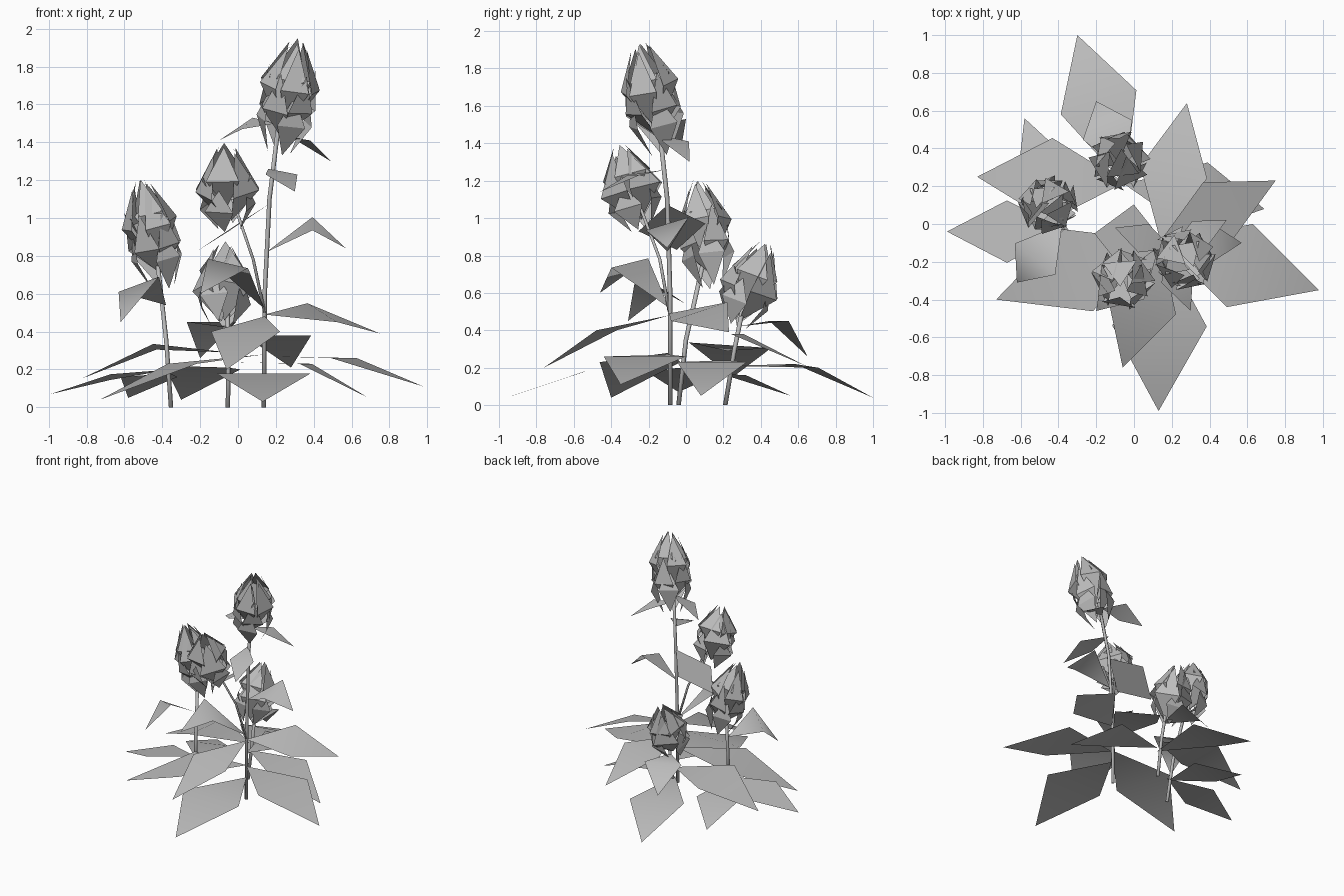
import bpy, bmesh, math, random
from mathutils import Vector

cube = bpy.data.objects.get("Cube")
if cube:
    bpy.data.objects.remove(cube)
random.seed(4)

grey = bpy.data.materials.new("plain grey")
grey.use_nodes = True
colour = (0.5, 0.5, 0.5, 1)
grey.diffuse_color = colour
grey.node_tree.nodes["Principled BSDF"].inputs["Base Color"].default_value = colour


def finish(bm, name, smooth=False):
    mesh = bpy.data.meshes.new(name)
    bm.to_mesh(mesh)
    bm.free()
    mesh.materials.append(grey)
    for p in mesh.polygons:
        p.use_smooth = smooth
    obj = bpy.data.objects.new(name, mesh)
    bpy.context.collection.objects.link(obj)


def kite(bm, base, left, right, tip):
    a, b, c, d = (bm.verts.new(p) for p in (base, right, left, tip))
    bm.faces.new((a, b, c))
    bm.faces.new((c, b, d))


def leaf(name, base, tip, mid_z, width, f=0.5, roll=0.0):
    """Kite leaf, creased across its widest line; roll lifts its left corner."""
    base, tip = Vector(base), Vector(tip)
    mid = base.lerp(tip, f)
    mid.z = mid_z
    run = tip - base
    side = Vector((-run.y, run.x, 0)).normalized() * width / 2
    side.z = roll
    bm = bmesh.new()
    kite(bm, base, mid + side, mid - side, tip)
    finish(bm, name, True)


def stem(name, points, radius=0.013, sides=5):
    bm = bmesh.new()
    rings = []
    for p in points:
        rings.append([bm.verts.new(Vector(p) + radius * Vector((math.cos(t), math.sin(t), 0)))
                      for t in (math.tau * i / sides for i in range(sides))])
    for lo, hi in zip(rings, rings[1:]):
        for i in range(sides):
            j = (i + 1) % sides
            bm.faces.new((lo[i], lo[j], hi[j], hi[i]))
    bm.faces.new(rings[0][::-1])
    bm.faces.new(rings[-1])
    finish(bm, name, True)


# petal rings: count, then (radius, height) of base, middle and tip, then width
FULL = [(4, (0.3, 0.3), (0.72, 0.65), (0.15, 1.0), 0.95),
        (5, (0.2, 0.15), (0.92, 0.55), (0.35, 0.95), 1.0),
        (5, (0.1, 0.05), (0.85, 0.32), (0.85, 0.7), 1.0),
        (4, (0.7, 0.5), (0.85, 0.2), (0.4, -0.12), 1.0)]
BUD = [(4, (0.15, 0.2), (0.8, 0.6), (0.2, 1.0), 1.2),
       (4, (0.1, 0.0), (0.92, 0.4), (0.45, 0.92), 1.35),
       (4, (0.75, 0.5), (0.85, 0.22), (0.4, -0.08), 1.1)]


def flower_head(name, bottom, top, radius, rings):
    bottom, top = Vector(bottom), Vector(top)
    axis = top - bottom
    u = axis.cross(Vector((0, 1, 0))).normalized()
    v = axis.normalized().cross(u)
    bm = bmesh.new()
    for k, (count, base, mid, tip, width) in enumerate(rings):
        for i in range(count):
            t = math.tau * (i + k * 0.4) / count + random.uniform(-0.2, 0.2)
            out = u * math.cos(t) + v * math.sin(t)
            side = (v * math.cos(t) - u * math.sin(t)) * radius * width / 2
            lift = random.uniform(-0.05, 0.0)

            def at(p):
                return bottom + out * p[0] * radius + axis * (p[1] + lift)
            kite(bm, at(base), at(mid) + side, at(mid) - side, at(tip))
    finish(bm, name)


# stems
stem("tall_stem", [(.135, -.085, 0), (.14, -.085, .6), (.165, -.1, 1.1), (.22, -.15, 1.55)])
stem("left_branch_stem", [(.14, -.09, .5), (.08, -.14, .78), (-.03, -.26, 1.1)], .009)
stem("side_stem", [(-.355, -.04, 0), (-.38, 0, .35), (-.43, .1, .8)])
stem("back_stem", [(-.055, .21, 0), (-.05, .26, .3), (-.06, .32, .6)])

# flower heads
flower_head("tall_flower", (.23, -.14, 1.43), (.32, -.25, 1.95), .155, FULL)
flower_head("side_flower", (-.41, .13, .71), (-.52, .06, 1.21), .145, FULL)
flower_head("branch_flower", (-.05, -.25, .99), (-.07, -.36, 1.39), .15, BUD)
flower_head("back_flower", (-.08, .28, .47), (-.07, .43, .88), .145, BUD)

# wide leaves on the tall stem
A = (.14, -.09)
leaf("low_leaf_left", (*A, .27), (.98, -.35, .11), .26, .46)
leaf("low_leaf_front", (*A, .18), (.13, -.99, .03), .18, .5)
leaf("low_leaf_right", (*A, .28), (-.73, -.4, .04), .23, .46)
leaf("middle_leaf_back", (*A, .38), (.28, .64, .21), .38, .36)
leaf("middle_leaf_left", (*A, .49), (.75, .23, .39), .5, .34, roll=.05)
leaf("middle_leaf_front", (*A, .48), (-.06, -.76, .2), .4, .38)

# small leaves on the tall stem
leaf("upper_leaf_front", (*A, .52), (-.2, -.46, .6), .76, .29, .57, -.025)
leaf("upper_leaf_left", (.15, -.1, .82), (.57, -.1, .84), .97, .23, .58, .035)
leaf("upper_leaf_right", (.16, -.1, 1.07), (-.21, -.05, .83), .95, .36, .5, -.02)
leaf("top_leaf_front", (.16, -.1, 1.26), (.3, -.46, 1.14), 1.23, .18)
leaf("top_leaf_back", (.2, -.13, 1.44), (.49, .02, 1.3), 1.41, .16)
leaf("top_leaf_right", (.2, -.13, 1.5), (-.1, -.02, 1.41), 1.5, .16, roll=-.03)

# leaves on the side stem
leaf("side_leaf_right", (-.355, -.04, .2), (-.99, -.04, .07), .16, .33, roll=.015)
leaf("side_leaf_back", (-.36, -.03, .18), (-.58, .56, .05), .16, .32)
leaf("side_leaf_front", (-.38, 0, .54), (-.62, -.31, .45), .65, .27, .6, .04)

# leaves on the back stem
leaf("back_leaf_rear", (-.05, .21, .21), (-.3, 1.0, .04), .21, .42, .55, .01)
leaf("back_leaf_right", (-.05, .22, .29), (-.83, .25, .15), .32, .44, roll=.015)
leaf("back_leaf_left", (-.05, .21, .24), (.69, .08, .05), .23, .38, .55)
leaf("back_leaf_upper", (-.05, .27, .42), (-.2, .65, .26), .45, .28, .6)
